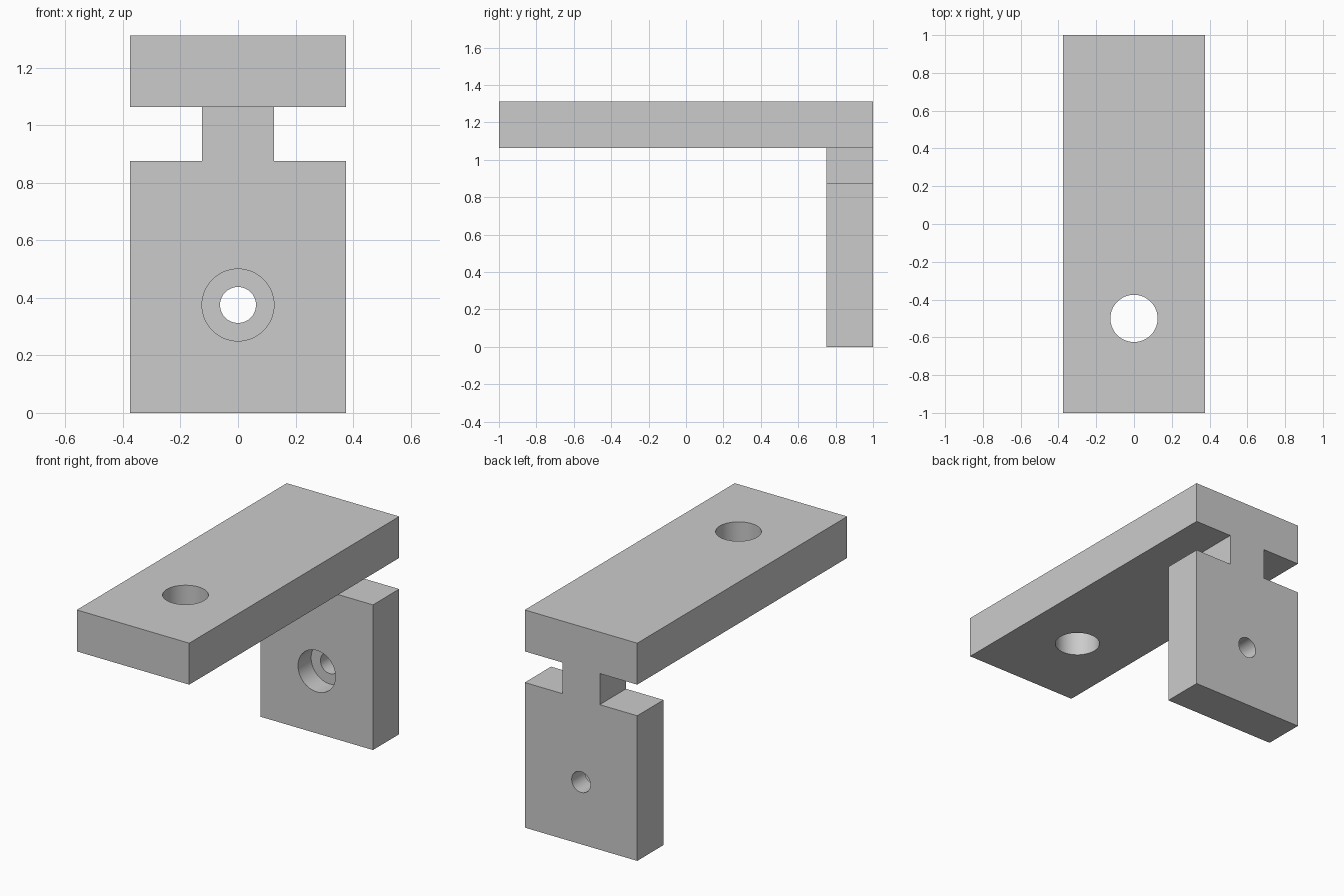
import bpy, bmesh, math
from mathutils import Matrix

if "Cube" in bpy.data.objects:
    bpy.data.objects.remove(bpy.data.objects["Cube"])

W, N = 0.375, 0.125                 # half widths of plates and neck
SHELF, TOP = 1.0625, 1.3125         # underside and top of the shelf


def prism(name, outline, y0, y1):
    """Extrude an (x, z) outline along y."""
    bm = bmesh.new()
    face = bm.faces.new([bm.verts.new((x, y0, z)) for x, z in outline])
    ext = bmesh.ops.extrude_face_region(bm, geom=[face])
    verts = [g for g in ext["geom"] if isinstance(g, bmesh.types.BMVert)]
    bmesh.ops.translate(bm, verts=verts, vec=(0, y1 - y0, 0))
    bmesh.ops.recalc_face_normals(bm, faces=bm.faces)
    return to_object(name, bm)


def cylinder(name, radius, depth, centre, along_y=False):
    bm = bmesh.new()
    turn = Matrix.Rotation(math.pi / 2 if along_y else 0, 4, 'X')
    bmesh.ops.create_cone(bm, cap_ends=True, segments=64, radius1=radius,
                          radius2=radius, depth=depth,
                          matrix=Matrix.Translation(centre) @ turn)
    return to_object(name, bm)


def to_object(name, bm):
    mesh = bpy.data.meshes.new(name)
    bm.to_mesh(mesh)
    bm.free()
    obj = bpy.data.objects.new(name, mesh)
    bpy.context.collection.objects.link(obj)
    return obj


def combine(target, other, operation):
    mod = target.modifiers.new(other.name, 'BOOLEAN')
    mod.operation, mod.object, mod.solver = operation, other, 'EXACT'
    bpy.context.view_layer.objects.active = target
    bpy.ops.object.modifier_apply(modifier=mod.name)
    bpy.data.objects.remove(other)


# Long horizontal shelf
bracket = prism("bracket", [(-W, SHELF), (W, SHELF), (W, TOP), (-W, TOP)], -1, 1)

# Back plate with narrow neck, running up into the shelf
half = [(W, 0), (W, 0.875), (N, 0.875), (N, 1.2)]
outline = half + [(-x, z) for x, z in reversed(half)]
combine(bracket, prism("back_plate", outline, 0.75, 1), 'UNION')

# Shelf hole, screw hole and its counterbore on the inner side
combine(bracket, cylinder("shelf_hole", 0.125, 0.6, (0, -0.5, 1.19)), 'DIFFERENCE')
combine(bracket, cylinder("screw_hole", 0.0625, 0.6, (0, 0.9, 0.375), True), 'DIFFERENCE')
combine(bracket, cylinder("counterbore", 0.125, 0.25, (0, 0.75, 0.375), True), 'DIFFERENCE')

# Smooth hole walls, crisp edges
bpy.ops.object.select_all(action='DESELECT')
bracket.select_set(True)
bpy.context.view_layer.objects.active = bracket
bpy.ops.object.shade_smooth_by_angle(angle=math.radians(30))
